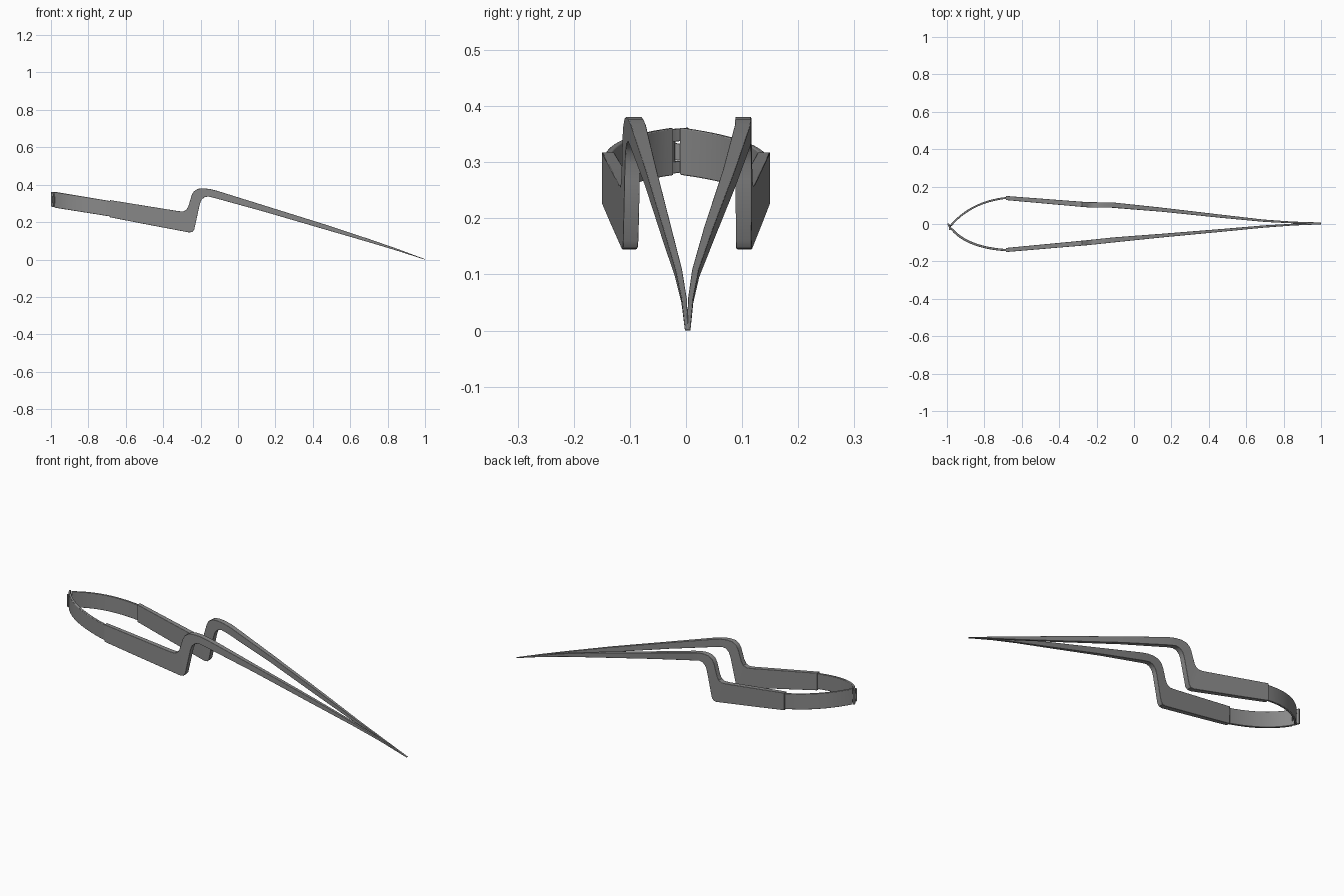
import bpy, bmesh

if "Cube" in bpy.data.objects:
    bpy.data.objects.remove(bpy.data.objects["Cube"])

# Dark steel colour
steel = bpy.data.materials.new("dark_steel")
steel.diffuse_color = (.25, .25, .25, 1)
steel.use_nodes = True
steel.node_tree.nodes["Principled BSDF"].inputs["Base Color"].default_value = steel.diffuse_color


def interp(table, x):
    """Piecewise linear lookup returning all columns after the first."""
    if x <= table[0][0]:
        return table[0][1:]
    for a, b in zip(table, table[1:]):
        if x <= b[0]:
            f = (x - a[0]) / (b[0] - a[0])
            return [p + (q - p) * f for p, q in zip(a[1:], b[1:])]
    return table[-1][1:]


def loft(name, rings, bevel):
    """Skin a run of four-point cross-sections and soften the edges."""
    bm = bmesh.new()
    vs = [[bm.verts.new(p) for p in r] for r in rings]
    for a, b in zip(vs, vs[1:]):
        for i in range(4):
            j = (i + 1) % 4
            bm.faces.new((a[i], a[j], b[j], b[i]))
    bm.faces.new(vs[0][::-1])
    bm.faces.new(vs[-1])
    bmesh.ops.recalc_face_normals(bm, faces=bm.faces)
    me = bpy.data.meshes.new(name)
    bm.to_mesh(me)
    bm.free()
    me.materials.append(steel)
    ob = bpy.data.objects.new(name, me)
    bpy.context.collection.objects.link(ob)
    mod = ob.modifiers.new("soft_edges", "BEVEL")
    mod.width, mod.segments = bevel, 2
    mod.limit_method, mod.angle_limit = "ANGLE", 0.8
    bpy.context.view_layer.objects.active = ob
    ob.select_set(True)
    bpy.ops.object.shade_smooth_by_angle(angle=0.6)
    ob.select_set(False)
    return ob


# Side outline of an arm: paired upper and lower edge points (x, z)
upper = [(-.685, .318), (-.5, .288), (-.32, .259), (-.295, .257), (-.277, .265),
         (-.266, .283), (-.248, .343), (-.237, .364), (-.215, .378), (-.185, .381),
         (-.15, .377), (-.11, .367), (.15, .286), (.47, .186), (.7, .11), (.85, .058), (1, .002)]
lower = [(-.685, .226), (-.5, .19), (-.32, .156), (-.262, .145), (-.245, .147),
         (-.234, .16), (-.21, .27), (-.204, .297), (-.196, .318), (-.18, .333),
         (-.158, .337), (-.125, .329), (.14, .256), (.465, .161), (.695, .094), (.848, .048), (.998, 0)]

# Plan position of each arm: x, centre y, thickness
plan = {
    "rear": [(-.685, .139, .022), (-.25, .103, .028), (-.1, .101, .028), (0, .093, .024),
             (.47, .041, .017), (.7, .017, .012), (.87, .007, .009), (1, .005, .006)],
    "front": [(-.685, -.139, .022), (-.25, -.100, .027), (-.1, -.084, .027), (0, -.075, .022),
              (.47, -.034, .015), (.7, -.013, .012), (.87, -.002, .009), (1, .001, .006)],
}
for side, table in plan.items():
    rings = []
    for u, l in zip(upper, lower):
        yu, tu = interp(table, u[0])
        yl, tl = interp(table, l[0])
        rings.append([(u[0], yu - tu / 2, u[1]), (u[0], yu + tu / 2, u[1]),
                      (l[0], yl + tl / 2, l[1]), (l[0], yl - tl / 2, l[1])])
    loft(side + "_arm", rings, .003)


def strip(name, pts, thick, lo=0.0, hi=1.0, bevel=.002):
    """Bent upright band along plan points, covering part of the band height."""
    rings = []
    for i, (x, y) in enumerate(pts):
        a, b = pts[max(i - 1, 0)], pts[min(i + 1, len(pts) - 1)]
        dx, dy = b[0] - a[0], b[1] - a[1]
        n = (dx * dx + dy * dy) ** .5
        ox, oy = -dy / n * thick / 2, dx / n * thick / 2
        top, bot = .365 - (x + 1) * .165, .281 - (x + 1) * .16
        z0, z1 = bot + (top - bot) * lo, bot + (top - bot) * hi
        rings.append([(x + ox, y + oy, z1), (x - ox, y - oy, z1),
                      (x - ox, y - oy, z0), (x + ox, y + oy, z0)])
    return loft(name, rings, bevel)


def bezier(p, n=14):
    """Points on a cubic curve in plan."""
    out = []
    for i in range(n + 1):
        t = i / n
        w = ((1 - t) ** 3, 3 * t * (1 - t) ** 2, 3 * t * t * (1 - t), t ** 3)
        out.append(tuple(sum(k * q[c] for k, q in zip(w, p)) for c in (0, 1)))
    return out


# Bowed spring bands
strip("rear_spring", bezier([(-.675, .14), (-.79, .13), (-.9, .085), (-.979, -.008)]), .010)
strip("front_spring", bezier([(-.675, -.14), (-.79, -.134), (-.91, -.105), (-.975, -.026)]), .012)

# Interlocking catch: rear band ends in a neck and head, front band in a fork
strip("catch_neck", [(-.979, -.006), (-.985, -.018), (-.987, -.024)], .008, .3, .66, .001)
strip("catch_head", [(-.980, -.02), (-.986, -.032)], .008, .1, .9, .001)
for part, lo, hi in (("lower", .03, .28), ("upper", .7, .97)):
    strip(part + "_fork", [(-.972, -.03), (-.984, -.018), (-.995, .003)], .009, lo, hi, .001)
strip("fork_bridge", [(-.989, -.009), (-.995, .003)], .009, .03, .97, .001)
